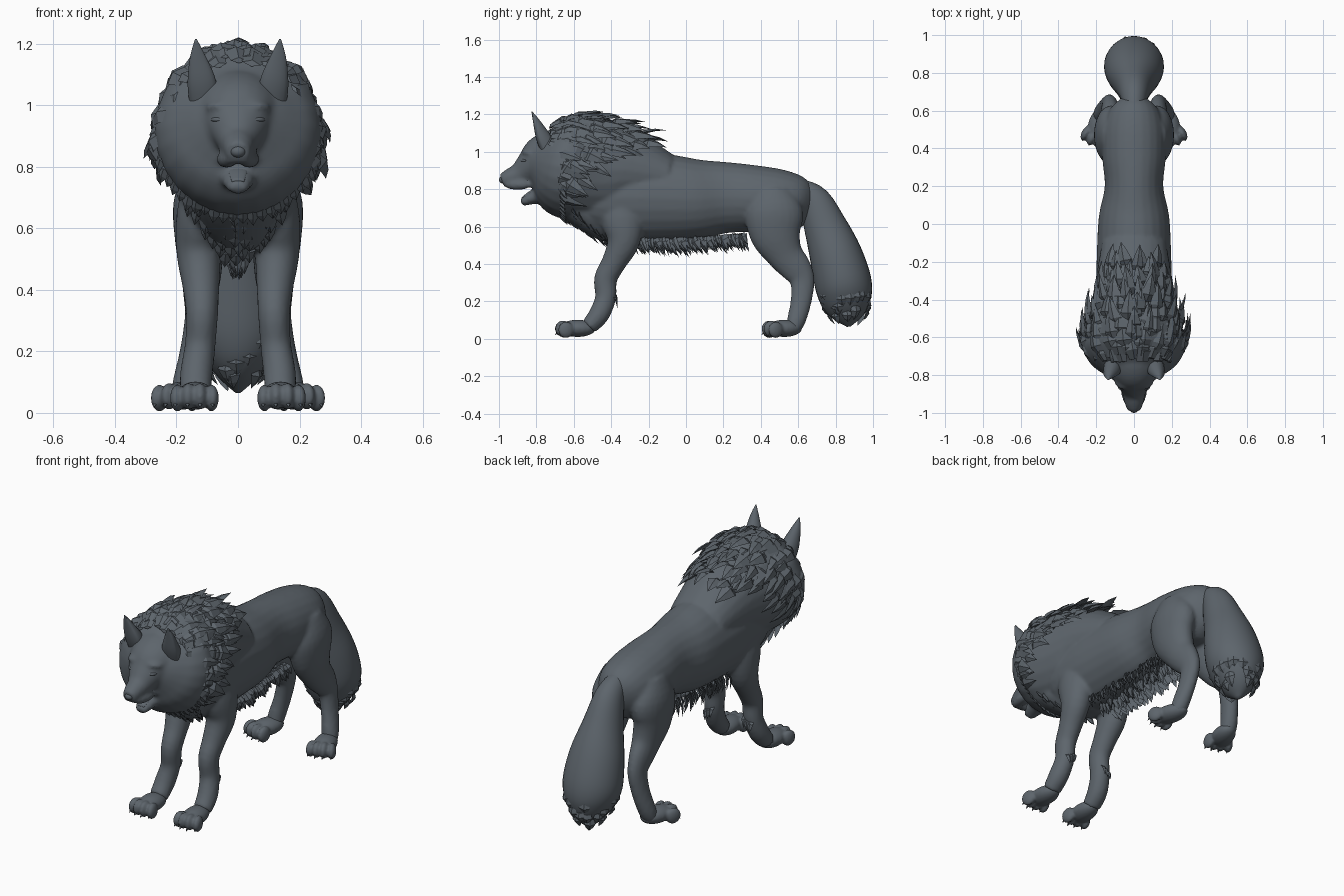
import bpy, bmesh, math, random
from mathutils import Vector, Matrix

random.seed(4)
if "Cube" in bpy.data.objects:
    bpy.data.objects.remove(bpy.data.objects["Cube"])

fur = bpy.data.materials.new("slate_grey_fur")
fur.use_nodes = True
COLOUR = (0.11, 0.13, 0.15, 1)
fur.diffuse_color = COLOUR
fur.node_tree.nodes["Principled BSDF"].inputs["Base Color"].default_value = COLOUR


def finish(bm, name, smooth=True, remesh=0):
    bmesh.ops.recalc_face_normals(bm, faces=bm.faces)
    for f in bm.faces:
        f.smooth = smooth
    me = bpy.data.meshes.new(name)
    bm.to_mesh(me)
    bm.free()
    me.materials.append(fur)
    ob = bpy.data.objects.new(name, me)
    bpy.context.collection.objects.link(ob)
    if remesh:
        m = ob.modifiers.new("fuse", "REMESH")
        m.mode, m.voxel_size, m.use_smooth_shade = "VOXEL", remesh, True
        s = ob.modifiers.new("soften", "SMOOTH")
        s.factor, s.iterations = 0.5, 4


def sample(prof, t):
    """Smooth curve through the profile rows, t in 0..1."""
    n = len(prof) - 1
    i = min(int(t * n), n - 1)
    u = t * n - i
    p = [prof[max(0, min(n, i + k))] for k in (-1, 0, 1, 2)]
    return [0.5 * (2 * b + (c - a) * u + (2 * a - 5 * b + 4 * c - d) * u * u
                   + (3 * b - a - 3 * c + d) * u ** 3) for a, b, c, d in zip(*p)]


def tube(bm, prof, side=1, seg=24, cup=1.0):
    """Loft of ellipses; rows are x, y, z, half width, half depth."""
    steps = 4 * (len(prof) - 1)
    rows = [sample(prof, k / steps) for k in range(steps + 1)]
    pts = [Vector((side * r[0], r[1], r[2])) for r in rows]
    rings = []
    for k, (c, r) in enumerate(zip(pts, rows)):
        t = (pts[min(k + 1, steps)] - pts[max(k - 1, 0)]).normalized()
        sx = (Vector((1, 0, 0)) - t * t.x).normalized()
        up = t.cross(sx)
        ring = []
        for j in range(seg):
            a = math.tau * j / seg
            h = math.sin(a) * r[4]
            if h * up.y < 0:
                h *= cup
            ring.append(bm.verts.new(c + sx * math.cos(a) * max(r[3], .002) + up * h))
        rings.append(ring)
    for A, B in zip(rings, rings[1:]):
        for j in range(seg):
            bm.faces.new((A[j], A[(j + 1) % seg], B[(j + 1) % seg], B[j]))
    bm.faces.new(rings[0])
    bm.faces.new(rings[-1])


def blob(bm, loc, scale, turn=0.0, tilt=0.0):
    mat = (Matrix.Translation(loc) @ Matrix.Rotation(turn, 4, "Z")
           @ Matrix.Rotation(tilt, 4, "X") @ Matrix.Diagonal((*scale, 1)))
    bmesh.ops.create_uvsphere(bm, u_segments=20, v_segments=12, radius=1, matrix=mat)


def tuft(bm, p, d, n, length, width):
    """Pointed, slightly curved lock of fur lying along d, with ridge along n."""
    d = d.normalized()
    s = d.cross(n).normalized()
    n = s.cross(d)
    rings = []
    for f, w, lift in ((0, .7, -.1), (.3, 1, .08), (.65, .6, .1)):
        c = p + d * length * f + n * length * lift
        rings.append([bm.verts.new(c + v) for v in
                      (s * width * w, n * width * .4 * w, -s * width * w, -n * width * .3 * w)])
    tip = bm.verts.new(p + d * length + n * length * .06)
    for A, B in zip(rings, rings[1:]):
        for j in range(4):
            bm.faces.new((A[j], A[(j + 1) % 4], B[(j + 1) % 4], B[j]))
    for j in range(4):
        bm.faces.new((rings[-1][j], rings[-1][(j + 1) % 4], tip))
    bm.faces.new(rings[0])


TORSO = [(0, -.60, .78, .12, .12), (0, -.48, .755, .18, .19), (0, -.3, .755, .198, .24),
         (0, -.1, .75, .195, .235), (0, .05, .745, .185, .218), (0, .2, .755, .155, .192),
         (0, .35, .75, .168, .18), (0, .5, .735, .165, .17), (0, .6, .71, .13, .15),
         (0, .66, .69, .06, .09)]
MANE = [(0, -.83, .955, .10, .09), (0, -.78, .945, .175, .165), (0, -.725, .932, .24, .232),
        (0, -.65, .918, .272, .272), (0, -.55, .91, .255, .285), (0, -.44, .90, .23, .272),
        (0, -.3, .90, .205, .215), (0, -.1, .86, .17, .13)]
CHEST = [(0, -.66, .76, .15, .09), (0, -.55, .69, .15, .10), (0, -.42, .62, .12, .10),
         (0, -.3, .58, .09, .07)]
HEAD = [(0, -.62, .98, .15, .15), (0, -.72, .975, .15, .14), (0, -.775, .962, .13, .12),
        (0, -.83, .922, .10, .09), (0, -.89, .88, .064, .063), (0, -.945, .86, .05, .049),
        (0, -.985, .845, .037, .035)]
JAW = [(0, -.68, .80, .08, .06), (0, -.77, .772, .065, .045), (0, -.835, .75, .049, .034),
       (0, -.88, .726, .03, .018)]
FRONT_LEG = [(.10, -.36, .78, .07, .10), (.12, -.34, .64, .08, .115), (.127, -.335, .52, .073, .088),
             (.12, -.385, .41, .06, .066), (.117, -.43, .32, .052, .062),
             (.123, -.43, .22, .05, .056), (.135, -.465, .13, .053, .055),
             (.138, -.52, .065, .05, .045)]
HIND_LEG = [(.10, .46, .79, .07, .10), (.12, .47, .68, .09, .155), (.125, .48, .56, .08, .138),
            (.12, .53, .45, .066, .098), (.125, .59, .375, .052, .083), (.13, .622, .31, .043, .066),
            (.148, .615, .2, .041, .056), (.168, .59, .1, .044, .05), (.175, .57, .045, .042, .038)]

# Body: torso, mane core, chest, head and legs fused into one skin
bm = bmesh.new()
for prof in (TORSO, MANE, CHEST, HEAD, JAW):
    tube(bm, prof)
for s in (-1, 1):
    tube(bm, FRONT_LEG, s)
    tube(bm, HIND_LEG, s)
    blob(bm, (s * .06, -.845, .99), (.048, .032, .02), s * .45, -.4)   # brow
    blob(bm, (s * .09, -.75, .86), (.11, .06, .12), s * .5)            # cheek
    blob(bm, (s * .037, -.90, .824), (.03, .075, .028), s * -.2)       # upper lip
finish(bm, "body", remesh=.011)

# Paws with four toes and claws each
for label, x, y, turn in (("front", .138, -.58, .05), ("hind", .183, .525, .3)):
    for s, hand in ((1, "left"), (-1, "right")):
        bm = bmesh.new()
        blob(bm, (s * x, y, .056), (.06, .10, .046), s * turn)
        spin = Matrix.Rotation(s * turn, 3, "Z")
        for k in (-1.5, -.5, .5, 1.5):
            off = spin @ Vector((k * .037, -.085 + .014 * abs(k), 0))
            blob(bm, (s * x + off.x, y + off.y, .057 - .006 * abs(k)),
                 (.023, .043, .044), s * turn + k * .12)
        finish(bm, f"{label}_paw_{hand}", remesh=.007)
        bm = bmesh.new()
        for k in (-1.5, -.5, .5, 1.5):
            off = spin @ Vector((k * .04, -.112 + .014 * abs(k), 0))
            tuft(bm, Vector((s * x + off.x, y + off.y, .032)),
                 spin @ Vector((k * .1, -1, -.9)), Vector((0, -.5, 1)), .022, .007)
        finish(bm, f"{label}_claws_{hand}")

# Cupped ears
for s, hand in ((1, "left"), (-1, "right")):
    bm = bmesh.new()
    tube(bm, [(.11, -.745, .99, .045, .07), (.117, -.78, 1.07, .047, .06),
              (.13, -.805, 1.15, .028, .032), (.137, -.825, 1.215, .003, .003)], s, 16, .35)
    finish(bm, f"ear_{hand}")

# Nose, closed eyelids and tongue
bm = bmesh.new()
blob(bm, (0, -.978, .85), (.025, .022, .02))
finish(bm, "nose")
bm = bmesh.new()
for s in (-1, 1):
    blob(bm, (s * .064, -.866, .953), (.027, .016, .009), s * .6)
finish(bm, "eyelids")
bm = bmesh.new()
tube(bm, [(0, -.74, .81, .035, .012), (0, -.82, .788, .032, .01), (0, -.875, .752, .02, .006)])
finish(bm, "tongue")

# Mane: overlapping rows of swept-back locks, drooping around the sides
bm = bmesh.new()
ROWS = 12
for row in range(ROWS):
    t = .29 + .59 * row / (ROWS - 1)
    limit = 2.5 - 1.75 * row / (ROWS - 1)
    count = int(limit * 7) + 2
    for k in range(count):
        a = limit * (2 * (k + random.uniform(.1, .9)) / count - 1)
        _, cy, cz, rx, rz = sample(MANE, t + random.uniform(-.02, .02))
        n = Vector((math.sin(a) / rx, 0, math.cos(a) / rz)).normalized()
        p = Vector((rx * math.sin(a) * .97, cy, cz + rz * math.cos(a) * .97))
        fall = abs(math.sin(a)) * random.uniform(.25, .7)
        d = Vector((random.uniform(-.2, .2), 1, -fall)) + n * random.uniform(-.05, .16)
        tuft(bm, p, d, n, random.uniform(.12, .19), random.uniform(.026, .046))
finish(bm, "mane_locks", smooth=False)

# Lower edge of the face ruff and chest bib, pointing down
bm = bmesh.new()
for k in range(22):
    a = math.pi + 1.25 * (2 * k / 21 - 1)
    n = Vector((math.sin(a), 0, math.cos(a)))
    p = Vector((.245 * n.x, -.675, .92 + .24 * n.z))
    tuft(bm, p, Vector((n.x * .3, .45, -.7)), n + Vector((0, -.8, 0)),
         random.uniform(.06, .09), random.uniform(.022, .034))
for row in range(7):
    f = row / 6
    for k in range(9 - row):
        x = (k - (8 - row) / 2) * .036 + random.uniform(-.012, .012)
        p = Vector((x, -.655 + .215 * f + abs(x) * .3, .665 - .13 * f + abs(x) * .3))
        tuft(bm, p, Vector((x, .5, -.7)), Vector((x, -1, -.7)),
             random.uniform(.065, .09), random.uniform(.02, .03))
finish(bm, "chest_locks", smooth=False)

# Belly fringe
bm = bmesh.new()
for k in range(50):
    y = -.27 + .58 * k / 49
    for x in (-.08, 0, .08):
        px = x + random.uniform(-.02, .02)
        p = Vector((px, y, .525 + max(0, y) * .08 + abs(px) * .15))
        tuft(bm, p, Vector((px * 2, random.uniform(.2, .7), -1)), Vector((px * 8, -.4, -.3)),
             random.uniform(.06, .1), random.uniform(.014, .024))
finish(bm, "belly_fringe", smooth=False)

# Feathering behind the front wrists
bm = bmesh.new()
for s in (-1, 1):
    for k in range(3):
        tuft(bm, Vector((s * (.105 + k * .017), -.385, .25 - k * .01)), Vector((0, .2, -1)),
             Vector((s * .2, 1, .3)), .07, .018)
finish(bm, "wrist_locks", smooth=False)

# Bushy tail
TAIL = [(0, .60, .81, .05, .05), (0, .685, .74, .075, .085), (0, .745, .60, .105, .115),
        (0, .80, .45, .145, .14), (0, .84, .30, .158, .152), (0, .855, .20, .125, .135),
        (0, .865, .12, .068, .085), (0, .87, .065, .008, .01)]
bm = bmesh.new()
tube(bm, TAIL, seg=32)
finish(bm, "tail")
bm = bmesh.new()
for k in range(30):
    a = math.tau * k * .618
    _, cy, cz, rx, ry = sample(TAIL, random.uniform(.62, .82))
    n = Vector((math.cos(a), math.sin(a), 0))
    p = Vector((n.x * rx * .98, cy + n.y * ry * .98, cz))
    tuft(bm, p, Vector((0, .05, -1)) - n * .55, n, random.uniform(.06, .085), .03)
finish(bm, "tail_tip_locks", smooth=False)
